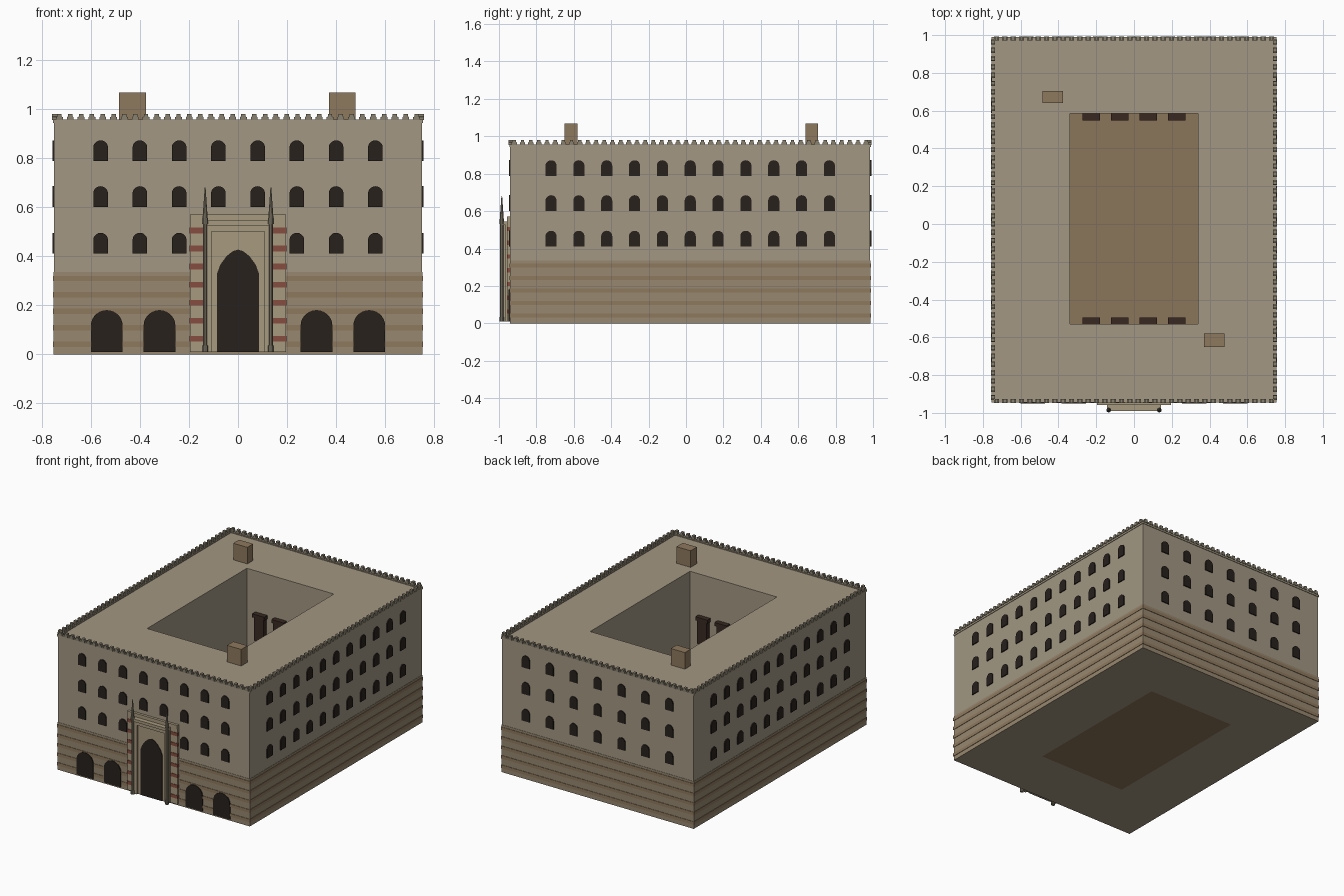
import bpy, bmesh, math
from mathutils import Matrix, Vector

if "Cube" in bpy.data.objects:
    bpy.data.objects.remove(bpy.data.objects["Cube"])

X, Y0, Y1, H = 0.75, -0.94, 0.985, 0.95      # outer walls
YC, YH = (Y0 + Y1) / 2, (Y1 - Y0) / 2


def mat(name, r, g, b):
    m = bpy.data.materials.new(name)
    m.diffuse_color = (r, g, b, 1)
    m.use_nodes = True
    m.node_tree.nodes["Principled BSDF"].inputs["Base Color"].default_value = m.diffuse_color
    return m


STONE = mat("stone", 0.36, 0.31, 0.225)
BASE = mat("base_stone", 0.31, 0.245, 0.16)
BAND = mat("band_stone", 0.27, 0.19, 0.11)
EARTH = mat("court_floor", 0.26, 0.18, 0.10)
DARK = mat("dark_opening", 0.02, 0.015, 0.012)
WOOD = mat("dark_wood", 0.04, 0.022, 0.016)
RED = mat("red_stone", 0.24, 0.075, 0.05)
CREAM = mat("portal_stone", 0.39, 0.32, 0.21)
GREY = mat("merlon_stone", 0.25, 0.22, 0.16)

# Facade frames: local x runs along the wall, local -y points outward
FACES = {n: Matrix.Translation((x, y, 0)) @ Matrix.Rotation(math.radians(a), 4, 'Z')
         for n, x, y, a in (("front", 0, Y0, 0), ("right", X, YC, 90),
                            ("back", 0, Y1, 180), ("left", -X, YC, 270))}
FRONT = FACES["front"]


def finish(name, bm, material):
    bmesh.ops.recalc_face_normals(bm, faces=bm.faces)
    me = bpy.data.meshes.new(name)
    bm.to_mesh(me)
    bm.free()
    me.materials.append(material)
    ob = bpy.data.objects.new(name, me)
    bpy.context.collection.objects.link(ob)
    return ob


def prism(bm, profile, frame, u=0, z=0, out=0.007, inn=0.005):
    """Extrude an (x, z) profile out of a facade."""
    a = [bm.verts.new(frame @ Vector((u + p, -out, z + q))) for p, q in profile]
    b = [bm.verts.new(frame @ Vector((u + p, inn, z + q))) for p, q in profile]
    n = len(a)
    bm.faces.new(a)
    bm.faces.new(b[::-1])
    for i in range(n):
        bm.faces.new((a[i], b[i], b[(i + 1) % n], a[(i + 1) % n]))


def rect(x0, x1, z0, z1):
    return [(x0, z0), (x1, z0), (x1, z1), (x0, z1)]


def round_arch(w, h, n=10):
    r = w / 2
    return [(-r, 0), (r, 0)] + [(r * math.cos(math.pi * i / n), h - r + r * math.sin(math.pi * i / n))
                                for i in range(n + 1)]


def ring(name, outer, inner, z0, z1, material):
    """Rectangular ring; outer and inner are (x0, x1, y0, y1)."""
    bm = bmesh.new()
    loops = []
    for (a, b, c, d), z in ((outer, z0), (outer, z1), (inner, z1), (inner, z0)):
        loops.append([bm.verts.new(p + (z,)) for p in ((a, c), (b, c), (b, d), (a, d))])
    for k in range(4):
        p, q = loops[k], loops[(k + 1) % 4]
        for i in range(4):
            j = (i + 1) % 4
            bm.faces.new((p[i], p[j], q[j], q[i]))
    return finish(name, bm, material)


def box(name, x0, x1, y0, y1, z0, z1, material):
    bm = bmesh.new()
    prism(bm, rect(x0, x1, z0, z1), Matrix.Identity(4), out=-y0, inn=y1)
    return finish(name, bm, material)


def around(e):
    return (-X - e, X + e, Y0 - e, Y1 + e)


# Main walls, courtyard floor and rusticated base
CX, CY0, CY1 = 0.34, -0.53, 0.585
ring("palace_walls", around(0), (-CX, CX, CY0, CY1), 0, H, STONE)
box("courtyard_floor", -CX, CX, CY0, CY1, 0.0, 0.006, EARTH)
ring("base_course", around(0.002), around(0), 0, 0.335, BASE)
for i in range(5):
    z = 0.03 + i * 0.067
    ring("base_band", around(0.005), around(0), z, z + 0.022, BAND)
ring("cornice", around(0.004), around(-0.018), H - 0.008, H + 0.006, STONE)

# Three rows of arched windows on every facade
for face, (count, step) in {"front": (8, 0.16), "back": (7, 0.187),
                            "right": (11, 0.1488), "left": (11, 0.1488)}.items():
    bm = bmesh.new()
    for i in range(count):
        u = (i - (count - 1) / 2) * step
        for z in (0.41, 0.60, 0.787):
            if not (face == "front" and z < 0.5 and abs(u) < 0.1):
                prism(bm, round_arch(0.06, 0.085), FACES[face], u, z)
    finish(face + "_windows", bm, DARK)

# Ground floor arches
bm = bmesh.new()
for u in (-0.535, -0.32, 0.32, 0.535):
    prism(bm, round_arch(0.13, 0.17, 14), FRONT, u, 0.01, 0.009)
finish("ground_arches", bm, DARK)

# Merlons around the roof edge
bm = bmesh.new()
merlon = [(-0.014, 0), (0.014, 0), (0.014, 0.013), (0.009, 0.015),
          (0.009, 0.026), (-0.009, 0.026), (-0.009, 0.015), (-0.014, 0.013)]
for face, frame in FACES.items():
    half = X if face in ("front", "back") else YH
    n = round(2 * half / 0.0435)
    for i in range(n):
        prism(bm, merlon, frame, -half + 2 * half * (i + 0.5) / n, H + 0.004, 0.008, 0.014)
finish("merlons", bm, GREY)

# Roof chimneys
box("chimney_back", -0.485, -0.375, 0.64, 0.705, H - 0.01, 1.067, BAND)
box("chimney_front", 0.37, 0.48, -0.65, -0.58, H - 0.01, 1.067, BAND)

# Courtyard windows with lintels on the two short inner walls
bm = bmesh.new()
for y, a in ((CY1, 0), (CY0, 180)):
    frame = Matrix.Translation((0, y, 0)) @ Matrix.Rotation(math.radians(a), 4, 'Z')
    for i in range(4):
        u = (i - 1.5) * 0.151
        prism(bm, rect(-0.038, 0.038, 0.47, 0.64), frame, u, out=0.03)
        prism(bm, rect(-0.047, 0.047, 0.635, 0.66), frame, u, out=0.036)
finish("courtyard_windows", bm, WOOD)

# Portal: backing slab, stepped frame and lintels
bm = bmesh.new()
prism(bm, rect(-0.195, 0.195, 0.01, 0.57), FRONT, out=0.014)
prism(bm, rect(-0.14, 0.14, 0.01, 0.545), FRONT, out=0.024)
for s in (-1, 1):
    prism(bm, rect(-0.011, 0.011, 0.01, 0.51), FRONT, s * 0.119, out=0.036)
prism(bm, rect(-0.13, 0.13, 0.50, 0.525), FRONT, out=0.040)
prism(bm, rect(-0.142, 0.142, 0.525, 0.545), FRONT, out=0.050)
prism(bm, rect(-0.195, 0.195, 0.545, 0.57), FRONT, out=0.018)
finish("portal_frame", bm, CREAM)

# Red stripes on the portal flanks
bm = bmesh.new()
for s in (-1, 1):
    for i in range(7):
        prism(bm, rect(-0.028, 0.028, 0, 0.023), FRONT, s * 0.169, 0.052 + i * 0.0735, 0.017)
finish("portal_stripes", bm, RED)

# Pointed doorway
bm = bmesh.new()
side = [(0.085 * c, z) for c, z in ((1, 0), (1, 0.32), (0.85, 0.355), (0.55, 0.39), (0.25, 0.41))]
prism(bm, side + [(0, 0.417)] + [(-x, z) for x, z in side[::-1]], FRONT, z=0.01, out=0.028)
finish("doorway", bm, DARK)

# Slim columns topped with pinnacles
for s in (-1, 1):
    bm = bmesh.new()
    for r0, r1, z0, z1 in ((0.009, 0.009, 0.01, 0.55), (0.013, 0.013, 0.01, 0.035),
                           (0.013, 0.013, 0.53, 0.555), (0.011, 0.002, 0.555, 0.68)):
        bmesh.ops.create_cone(bm, cap_ends=True, segments=10, radius1=r0, radius2=r1, depth=z1 - z0,
                              matrix=Matrix.Translation((s * 0.134, -0.985, (z0 + z1) / 2)))
    finish("portal_column", bm, GREY)
